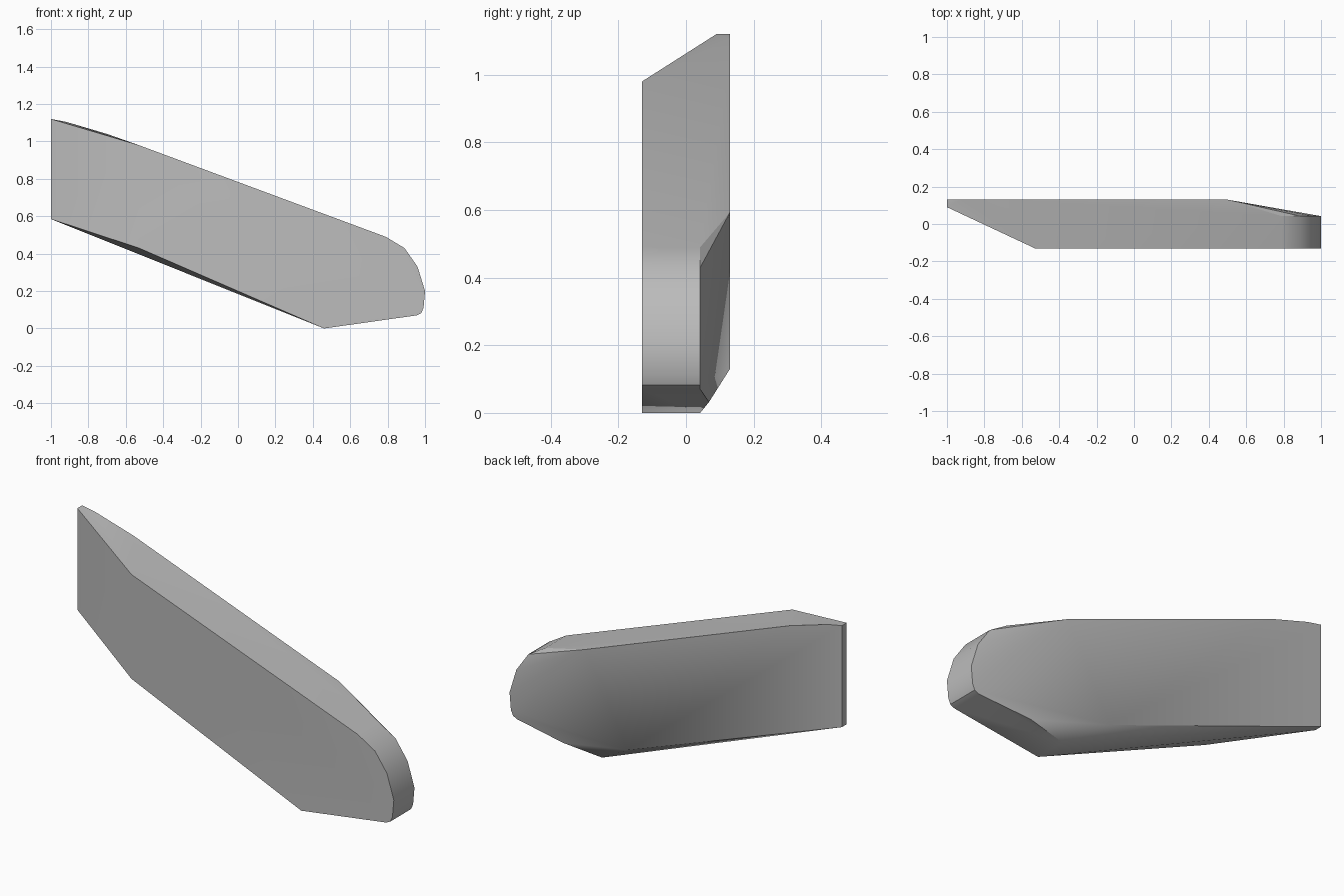
import bpy
import bmesh
from math import radians

cube = bpy.data.objects.get("Cube")
if cube:
    bpy.data.objects.remove(cube, do_unlink=True)

FRONT, STEP, BACK = -0.13, 0.042, 0.13

grey = bpy.data.materials.new("plain_grey")
grey.use_nodes = True
colour = (0.5, 0.5, 0.5, 1)
grey.diffuse_color = colour
grey.node_tree.nodes["Principled BSDF"].inputs["Base Color"].default_value = colour

# Rounded nose profile (x, z), swept from the front face to the rear chamfer
nose = [(0.79, 0.49), (0.89, 0.43), (0.96, 0.33), (1.0, 0.2), (0.992, 0.11),
        (0.98, 0.082), (0.955, 0.07), (0.46, 0)]
points = [(x, y, z) for x, z in nose for y in (FRONT, STEP)]

# Front face edge where the slanted end cut begins
points += [(-0.53, FRONT, z) for z in (0.43, 0.98)]
# Narrow upright end strip
points += [(-1, y, z) for y in (0.09, BACK) for z in (0.585, 1.12)]
# Gently bent rear top edge
points += [(-0.92, BACK, 1.105), (-0.7, BACK, 1.04)]
# Rear chamfer corners
points += [(0.5, BACK, 0.593), (0.25, BACK, 0.13), (0.67, 0.068, 0.032)]

# Skin the corner points into a solid wedge
bm = bmesh.new()
for p in points:
    bm.verts.new(p)
hull = bmesh.ops.convex_hull(bm, input=bm.verts[:])
spare = {v for v in hull["geom_interior"] + hull["geom_unused"]
         if isinstance(v, bmesh.types.BMVert)}
bmesh.ops.delete(bm, geom=list(spare), context="VERTS")
bmesh.ops.dissolve_limit(bm, angle_limit=radians(0.8),
                         verts=bm.verts[:], edges=bm.edges[:])
bmesh.ops.recalc_face_normals(bm, faces=bm.faces[:])
mesh = bpy.data.meshes.new("angled_panel")
bm.to_mesh(mesh)
bm.free()

panel = bpy.data.objects.new("angled_panel", mesh)
bpy.context.collection.objects.link(panel)
mesh.materials.append(grey)

# Smooth the nose, keep the edges crisp
bpy.ops.object.select_all(action="DESELECT")
panel.select_set(True)
bpy.context.view_layer.objects.active = panel
bpy.ops.object.shade_smooth_by_angle(angle=radians(30))
